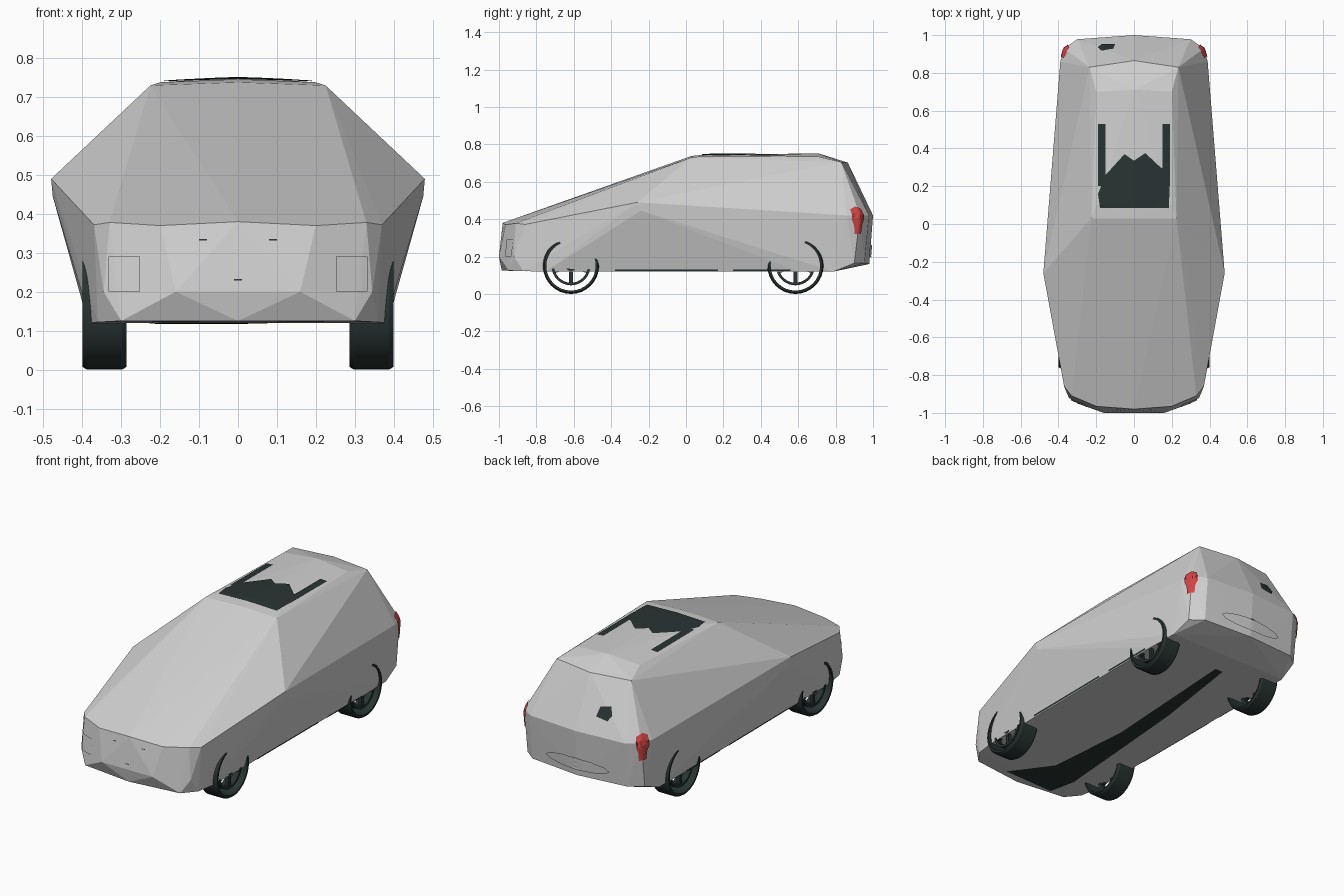
import bpy, bmesh, math
from mathutils import Vector, Matrix
from mathutils.bvhtree import BVHTree

cube = bpy.data.objects.get("Cube")
if cube:
    bpy.data.objects.remove(cube)


def material(name, rgb):
    m = bpy.data.materials.new(name)
    m.use_nodes = True
    m.diffuse_color = (*rgb, 1)
    m.node_tree.nodes["Principled BSDF"].inputs["Base Color"].default_value = (*rgb, 1)
    return m


SILVER = material("silver paint", (0.64, 0.64, 0.64))
DARK = material("dark rubber and glass", (0.022, 0.035, 0.034))
RED = material("red lamp", (0.65, 0.06, 0.06))


def add_object(name, bm, mat):
    me = bpy.data.meshes.new(name)
    bm.to_mesh(me)
    bm.free()
    me.materials.append(mat)
    ob = bpy.data.objects.new(name, me)
    bpy.context.collection.objects.link(ob)
    return ob


# Faceted body shell: left half corners, mirrored and wrapped
corners = [
    # nose
    (0, -.98, .38), (.2, -.965, .37), (.33, -.91, .378), (.37, -.86, .372),
    (.16, -1, .2), (.345, -.92, .2), (0, -.985, .125), (.3, -.95, .125),
    (.36, -.87, .122), (.378, -.75, .12),
    # widest point at the mirrors, and sills
    (.48, -.26, .49), (.476, -.24, .445), (.385, .6, .12), (.38, .79, .12),
    # roof
    (.225, .03, .73), (0, .03, .738), (.2, .1, .738), (0, .12, .746),
    (.2, .7, .735), (0, .71, .751), (.235, .83, .705), (0, .865, .702),
    # tail
    (.39, .86, .42), (.37, .93, .42), (.3, .978, .42), (0, 1, .42),
    (.37, .9, .165), (.3, .955, .165), (0, .98, .16),
]
bm = bmesh.new()
for x, y, z in corners:
    for s in ((1, -1) if x else (1,)):
        bm.verts.new((s * x, y, z))
hull = bmesh.ops.convex_hull(bm, input=bm.verts)
bmesh.ops.delete(bm, geom=[v for v in hull["geom_interior"] if v.is_valid], context="VERTS")
bmesh.ops.recalc_face_normals(bm, faces=bm.faces)
shell = BVHTree.FromBMesh(bm)
add_object("body_shell", bm, SILVER)


def plate(name, outline, out, mat, lift=.004):
    """Thin panel laid on the body; outline is (across, along), out is the facing direction."""
    out = Vector(out).normalized()
    up = Vector((0, 1, 0)) if abs(out.z) > .9 else Vector((0, 0, 1))
    side = up.cross(out).normalized()
    bm = bmesh.new()
    bm.faces.new([bm.verts.new(side * a + up * b + out * 2) for a, b in outline])
    bmesh.ops.triangulate(bm, faces=bm.faces)
    bmesh.ops.subdivide_edges(bm, edges=bm.edges, cuts=4, use_grid_fill=True)
    for v in bm.verts:
        hit = shell.ray_cast(v.co, -out)
        if hit[0] is not None:
            v.co = hit[0] + hit[1] * lift
    bad = [v for v in bm.verts if abs(v.co.dot(out)) > 1.5]
    bmesh.ops.delete(bm, geom=bad, context="VERTS")
    bmesh.ops.recalc_face_normals(bm, faces=bm.faces)
    if bm.faces and sum((f.normal for f in bm.faces), Vector()).dot(out) < 0:
        bmesh.ops.reverse_faces(bm, faces=bm.faces)
    return add_object(name, bm, mat)


def rect(a0, a1, b0, b1):
    return [(a0, b0), (a1, b0), (a1, b1), (a0, b1)]


# Sunroof glass, with its jagged rear edge, and the two roof channels
TOP = (0, 0, 1)
plate("sunroof_right", [(-.18, .085), (0, .085), (0, .335), (-.05, .37), (-.15, .26), (-.19, .16)], TOP, DARK)
plate("sunroof_left", [(0, .085), (.185, .085), (.19, .28), (.14, .3), (.06, .375), (0, .335)], TOP, DARK)
for s, label in ((1, "left"), (-1, "right")):
    a, b = sorted((s * .15, s * .19))
    plate("roof_channel_" + label, rect(a, b, .2, .53), TOP, DARK)

# Tail lamps wrapped round the rear corners
for s, label in ((1, "left"), (-1, "right")):
    out = Vector((s, 1, 0)).normalized()
    side = Vector((0, 0, 1)).cross(out)
    centre = Vector((s * .374, .925, 0)).dot(side)
    shape = [(-.035, .4), (-.03, .45), (0, .465), (.03, .45), (.037, .4), (.018, .36), (.018, .325), (-.018, .32), (-.02, .36)]
    plate("tail_lamp_" + label, [(centre + a, z) for a, z in shape], out, RED, .006)

# Rear window patch and bumper swell (rear panels run right to left)
BACK = (0, 1, 0)
plate("rear_window_patch", [(.1, .51), (.17, .5), (.19, .53), (.17, .57), (.11, .56)], BACK, DARK)
plate("rear_bumper_swell", [(.2 * math.cos(t * math.pi / 6), .23 + .035 * math.sin(t * math.pi / 6))
                            for t in range(12)], BACK, SILVER, .008)

# Headlamps and small grille slots
FRONT = (0, -1, 0)
for s, label in ((1, "left"), (-1, "right")):
    a, b = sorted((s * .25, s * .33))
    plate("headlamp_" + label, rect(a, b, .2, .29), FRONT, SILVER, .006)
    a, b = sorted((s * .08, s * .1))
    plate("grille_slot_" + label, rect(a, b, .331, .335), FRONT, DARK, .002)
plate("nose_slot", rect(-.01, .01, .228, .232), FRONT, DARK, .002)

# Sill strips along both sides
for s, label in ((1, "left"), (-1, "right")):
    for i, (y0, y1) in enumerate(((-.38, .17), (.25, .56))):
        a, b = sorted((s * y0, s * y1))
        plate(f"sill_strip_{label}_{i}", rect(a, b, .123, .132), (s, 0, 0), DARK)

# Dark floor panel (across runs right to left when facing down)
plate("floor_panel", [(-.12, -.93), (.2, -.94), (.23, -.78), (.16, .1), (.08, .65),
                      (.03, .65), (.08, -.2), (.04, -.7)], (0, 0, -1), DARK, .003)


def revolve(bm, profile, n=32):
    """Sweep a closed (x, radius) profile about the x axis."""
    rings = []
    for i in range(n):
        t = 2 * math.pi * i / n
        rings.append([bm.verts.new((x, r * math.cos(t), r * math.sin(t))) for x, r in profile])
    k = len(profile)
    for i in range(n):
        p, q = rings[i], rings[(i + 1) % n]
        for j in range(k):
            bm.faces.new((p[j], p[(j + 1) % k], q[(j + 1) % k], q[j]))


# Wheels: open tyre band, inner rim ring, hub and five spokes
for y, end in ((-.615, "front"), (.585, "rear")):
    for s, label in ((1, "left"), (-1, "right")):
        bm = bmesh.new()
        revolve(bm, [(-.057, .135), (-.057, .143), (-.045, .15), (.045, .15), (.057, .143), (.057, .132)])
        revolve(bm, [(.005, .09), (.005, .104), (.04, .104), (.04, .09)])
        revolve(bm, [(0, .005), (0, .028), (.04, .028), (.04, .005)], 12)
        for i in range(5):
            turn = Matrix.Rotation(2 * math.pi * i / 5, 4, "X")
            bmesh.ops.create_cube(bm, size=1, matrix=turn @ Matrix.Translation((.025, 0, -.06))
                                  @ Matrix.Diagonal((.02, .02, .075, 1)))
        bmesh.ops.transform(bm, matrix=Matrix.Translation((s * .343, y, .15)) @ Matrix.Diagonal((s, 1, 1, 1)),
                            verts=bm.verts)
        bmesh.ops.recalc_face_normals(bm, faces=bm.faces)
        wheel = add_object(f"wheel_{end}_{label}", bm, DARK)
        bpy.ops.object.select_all(action="DESELECT")
        wheel.select_set(True)
        bpy.context.view_layer.objects.active = wheel
        bpy.ops.object.shade_smooth_by_angle(angle=math.radians(30))
